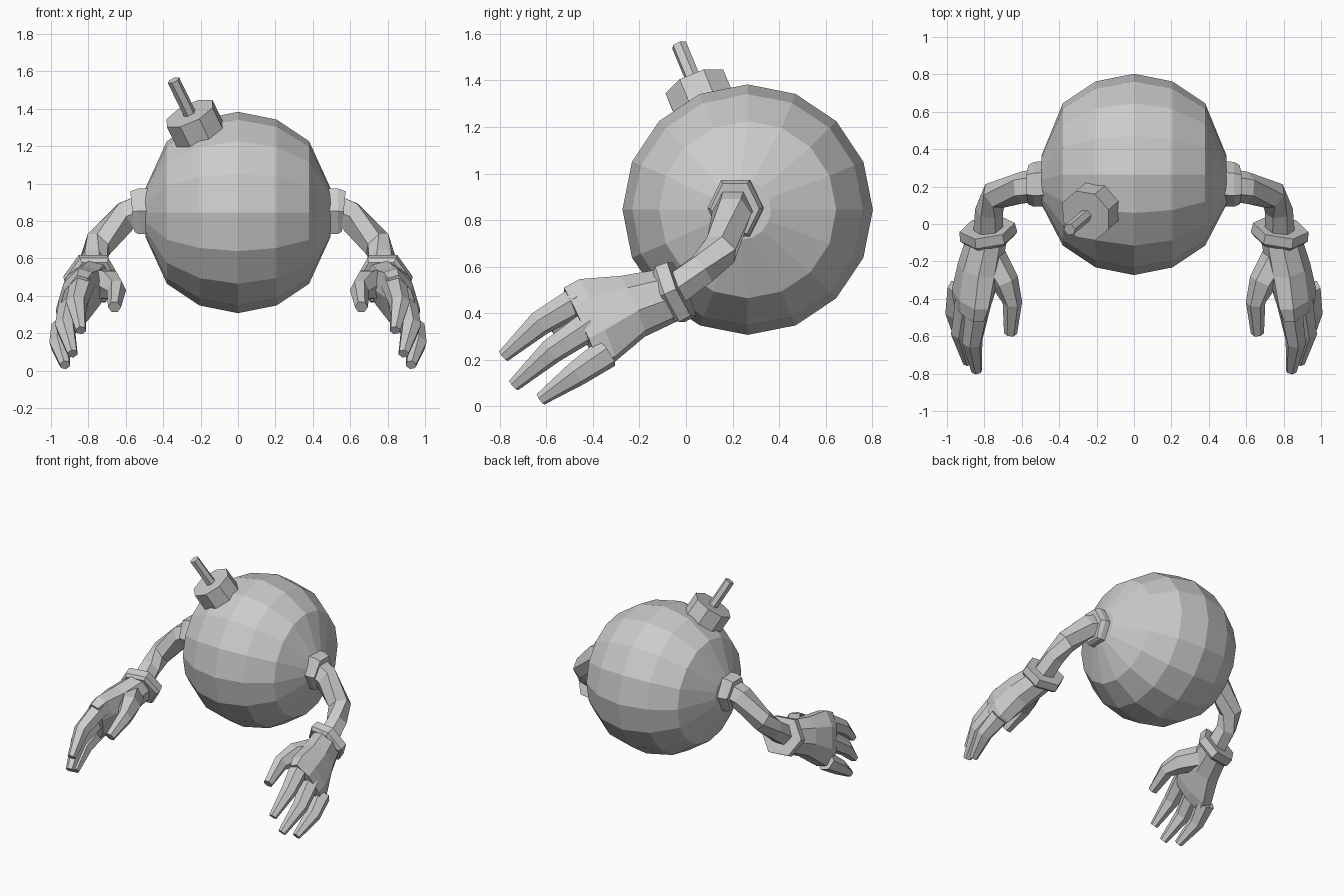
import bpy, bmesh, math
from mathutils import Vector

if "Cube" in bpy.data.objects:
    bpy.data.objects.remove(bpy.data.objects["Cube"])

grey = bpy.data.materials.new("plain grey")
grey.diffuse_color = (0.6, 0.6, 0.6, 1)
grey.use_nodes = True
grey.node_tree.nodes["Principled BSDF"].inputs["Base Color"].default_value = grey.diffuse_color


def loft(name, rings, n=6, up=(0, 0, 1), phase=0.0, mirror=False):
    """Skin n-sided rings; each ring is (centre, normal, half width, half height)."""
    bm = bmesh.new()
    loops = []
    for centre, normal, ru, rv in rings:
        nrm = Vector(normal).normalized()
        side = nrm.cross(Vector(up)).normalized()
        top = side.cross(nrm)
        loop = []
        for k in range(n):
            a = phase + 2 * math.pi * k / n
            loop.append(bm.verts.new(Vector(centre) + side * ru * math.cos(a) + top * rv * math.sin(a)))
        loops.append(loop)
    for a, b in zip(loops, loops[1:]):
        for k in range(n):
            j = (k + 1) % n
            bm.faces.new((a[k], a[j], b[j], b[k]))
    bm.faces.new(loops[0][::-1])
    bm.faces.new(loops[-1])
    bmesh.ops.recalc_face_normals(bm, faces=bm.faces)
    me = bpy.data.meshes.new(name)
    bm.to_mesh(me)
    bm.free()
    me.materials.append(grey)
    ob = bpy.data.objects.new(name, me)
    bpy.context.collection.objects.link(ob)
    if mirror:
        ob.modifiers.new("other_side", 'MIRROR').use_axis[0] = True
    return ob


# round body, poles pointing to the shoulders
C = Vector((0, 0.265, 0.845))
R = 0.538
rings = []
for i in range(-2, 3):
    t = math.radians(22.5 * i)
    rings.append((C + Vector((R * math.sin(t), 0, 0)), (1, 0, 0), R * math.cos(t), R * math.cos(t)))
for s in (-1, 1):
    end = (C + Vector((s * 0.495, -0.03, 0)), (1, 0, 0), 0.13, 0.13)
    rings.insert(0 if s < 0 else len(rings), end)
loft("body", rings, n=16)

# cap and fuse along one tilted axis
axis = Vector((-0.41, -0.35, 0.84)).normalized()
loft("cap", [(C + axis * d, axis, 0.145, 0.145) for d in (0.46, 0.63)], n=8, phase=math.pi / 8)
loft("fuse", [(C + axis * d, axis, 0.034, 0.034) for d in (0.61, 0.84)], n=6)

# shoulder collar
loft("shoulder_collar", [
    ((0.485, 0.215, 0.852), (1, 0, 0), 0.12, 0.14),
    ((0.535, 0.212, 0.852), (1, 0, 0), 0.12, 0.14),
    ((0.565, 0.210, 0.850), (1, 0, -0.1), 0.105, 0.125),
], mirror=True)

# bent arm
loft("arm", [
    ((0.52, 0.205, 0.85), (1, 0, -0.3), 0.09, 0.10),
    ((0.60, 0.195, 0.825), (1, -0.05, -0.6), 0.085, 0.09),
    ((0.745, 0.15, 0.675), (0.75, -0.6, -0.75), 0.08, 0.08),
    ((0.775, 0.07, 0.59), (0.15, -0.9, -0.6), 0.075, 0.075),
    ((0.78, -0.05, 0.50), (0, -0.9, -0.5), 0.08, 0.08),
], mirror=True)

# wrist cuff
cuff_n = Vector((-0.15, -0.91, -0.41)).normalized()
W = Vector((0.78, -0.05, 0.49))
loft("wrist_cuff", [
    (W - cuff_n * 0.035, cuff_n, 0.15, 0.145),
    (W + cuff_n * 0.02, cuff_n, 0.155, 0.15),
    (W + cuff_n * 0.04, cuff_n, 0.135, 0.13),
], mirror=True)

# palm, widening toward the knuckles
hand_up = (-0.27, -0.33, 0.9)
fwd = (0.12, -0.9, -0.38)
loft("palm", [
    ((0.785, -0.07, 0.48), fwd, 0.105, 0.12),
    ((0.825, -0.23, 0.43), fwd, 0.115, 0.145),
    ((0.865, -0.38, 0.37), fwd, 0.10, 0.205),
    ((0.880, -0.45, 0.34), fwd, 0.075, 0.20),
], up=hand_up, n=8, phase=math.pi / 8, mirror=True)

# three fingers: base, middle and tip
fingers = {
    "upper_finger": ((0.83, -0.43, 0.475), (0.865, -0.63, 0.355), (0.84, -0.785, 0.215)),
    "middle_finger": ((0.89, -0.41, 0.35), (0.925, -0.58, 0.235), (0.885, -0.74, 0.09)),
    "lower_finger": ((0.93, -0.34, 0.23), (0.955, -0.47, 0.14), (0.925, -0.625, 0.03)),
}
for name, (a, b, c) in fingers.items():
    a, b, c = Vector(a), Vector(b), Vector(c)
    loft(name, [
        (a, b - a, 0.07, 0.068),
        (b, c - a, 0.056, 0.056),
        (c, c - b, 0.03, 0.028),
    ], up=hand_up, mirror=True)

# thumb on the inner side
loft("thumb", [
    ((0.77, -0.17, 0.46), (-0.5, -0.8, 0), 0.085, 0.09),
    ((0.69, -0.31, 0.46), (-0.4, -0.9, -0.1), 0.075, 0.085),
    ((0.65, -0.42, 0.43), (-0.05, -0.9, -0.4), 0.052, 0.062),
    ((0.66, -0.585, 0.34), (0.05, -0.85, -0.5), 0.035, 0.035),
], mirror=True)
